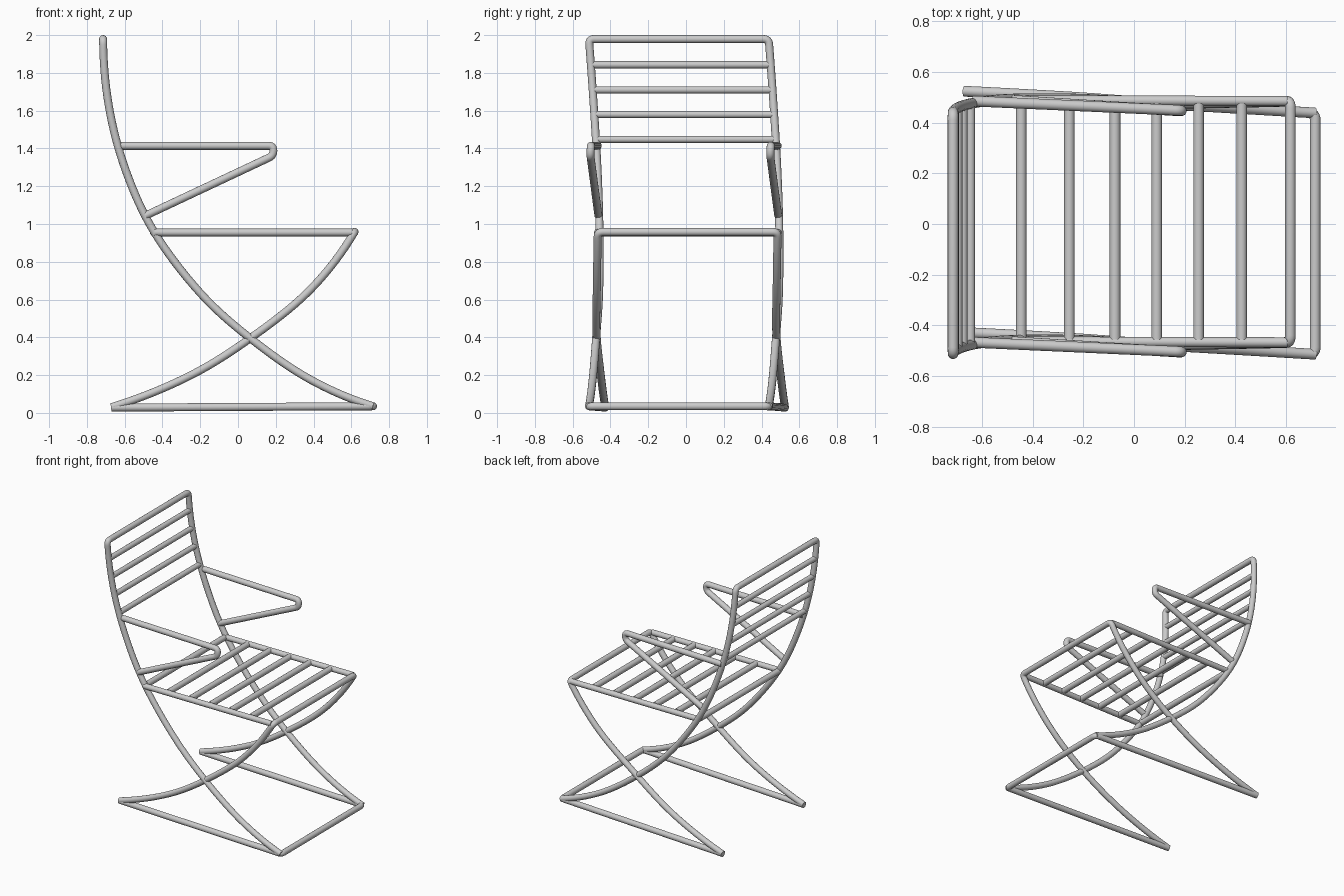
import bpy
from mathutils import Vector

if "Cube" in bpy.data.objects:
    bpy.data.objects.remove(bpy.data.objects["Cube"])

R = 0.021      # tube radius
HALF = 0.476   # half spacing between left and right frames


def smooth(pts, steps=8):
    """Catmull-Rom path through (x, y offset, z) points."""
    p = [Vector(q) for q in pts]
    p = [3 * p[0] - 3 * p[1] + p[2]] + p + [3 * p[-1] - 3 * p[-2] + p[-3]]
    out = []
    for i in range(1, len(p) - 2):
        a, b, c, d = p[i - 1:i + 3]
        for k in range(steps):
            t = k / steps
            out.append(0.5 * (2 * b + (c - a) * t + (2 * a - 5 * b + 4 * c - d) * t * t
                              + (3 * b - a - 3 * c + d) * t ** 3))
    return out + [p[-2]]


def round_corners(pts, r):
    """Replace sharp bends by short arcs."""
    out = [pts[0]]
    for a, b, c in zip(pts, pts[1:], pts[2:]):
        if (b - a).angle(c - b) < 0.6:
            out.append(b)
            continue
        p, q = b + (a - b).normalized() * r, b + (c - b).normalized() * r
        for k in range(7):
            t = k / 6
            out.append(p * (1 - t) ** 2 + b * 2 * t * (1 - t) + q * t * t)
    return out + [pts[-1]]


def tube(name, pts, r=R, bend=0.028):
    pts = round_corners([Vector(p) for p in pts], bend)
    cu = bpy.data.curves.new(name, 'CURVE')
    cu.dimensions = '3D'
    cu.bevel_depth, cu.bevel_resolution, cu.use_fill_caps = r, 6, True
    sp = cu.splines.new('POLY')
    sp.points.add(len(pts) - 1)
    for s, p in zip(sp.points, pts):
        s.co = (*p, 1)
    ob = bpy.data.objects.new(name, cu)
    bpy.context.collection.objects.link(ob)
    bpy.ops.object.select_all(action='DESELECT')
    ob.select_set(True)
    bpy.context.view_layer.objects.active = ob
    bpy.ops.object.convert(target='MESH')
    bpy.ops.object.shade_smooth_by_angle(angle=0.9)


def side(pts, s):
    return [Vector((p[0], p[1] + s * HALF, p[2])) for p in pts]


def hoop(name, pts):
    """Left path, cross bar at its end, right path back."""
    tube(name, side(pts, -1) + side(pts, 1)[::-1])


# Long curved legs rising into the back, joined by the top bar
back = smooth([(0.715, -0.038, 0.035), (0.38, -0.018, 0.178), (0.065, 0, 0.395),
               (-0.2, 0.016, 0.635), (-0.442, 0.018, 0.955), (-0.593, 0.008, 1.28),
               (-0.683, -0.012, 1.62), (-0.714, -0.038, 1.979)])
hoop("back_frame", back)

# Short curved legs joined by the front bar of the seat
hoop("front_seat_frame", smooth([(-0.67, 0.048, 0.03), (-0.248, 0.025, 0.2), (0.107, 0.002, 0.425),
                                 (0.395, 0.004, 0.665), (0.617, 0.009, 0.958)]))

# Floor runners joined by the front bar
hoop("floor_frame", [(-0.67, 0.048, 0.028), (0.715, -0.038, 0.035)])

for s, n in ((-1, "left"), (1, "right")):
    # Seat rails
    tube(n + "_seat_rail", side([(-0.442, 0.012, 0.955), (0.605, 0.009, 0.955)], s), 0.02)
    # Armrest loops
    tube(n + "_armrest", side([(-0.638, 0.009, 1.414), (0.187, -0.028, 1.414),
                               (0.187, -0.03, 1.362), (-0.488, 0.012, 1.045)], s), R, 0.025)

# Seat slats
for i, x in enumerate((-0.445, -0.255, -0.075, 0.09, 0.255, 0.425)):
    tube(f"seat_slat_{i}", [(x, -0.455, 0.955), (x, 0.475, 0.955)], R)

# Back slats placed on the curve of the back
for i, z in enumerate((1.448, 1.58, 1.71, 1.843)):
    p, q = next((a, b) for a, b in zip(back, back[1:]) if a.z <= z < b.z)
    c = p.lerp(q, (z - p.z) / (q.z - p.z))
    tube(f"back_slat_{i}", [(c.x, c.y - HALF, z), (c.x, c.y + HALF, z)], 0.019)
